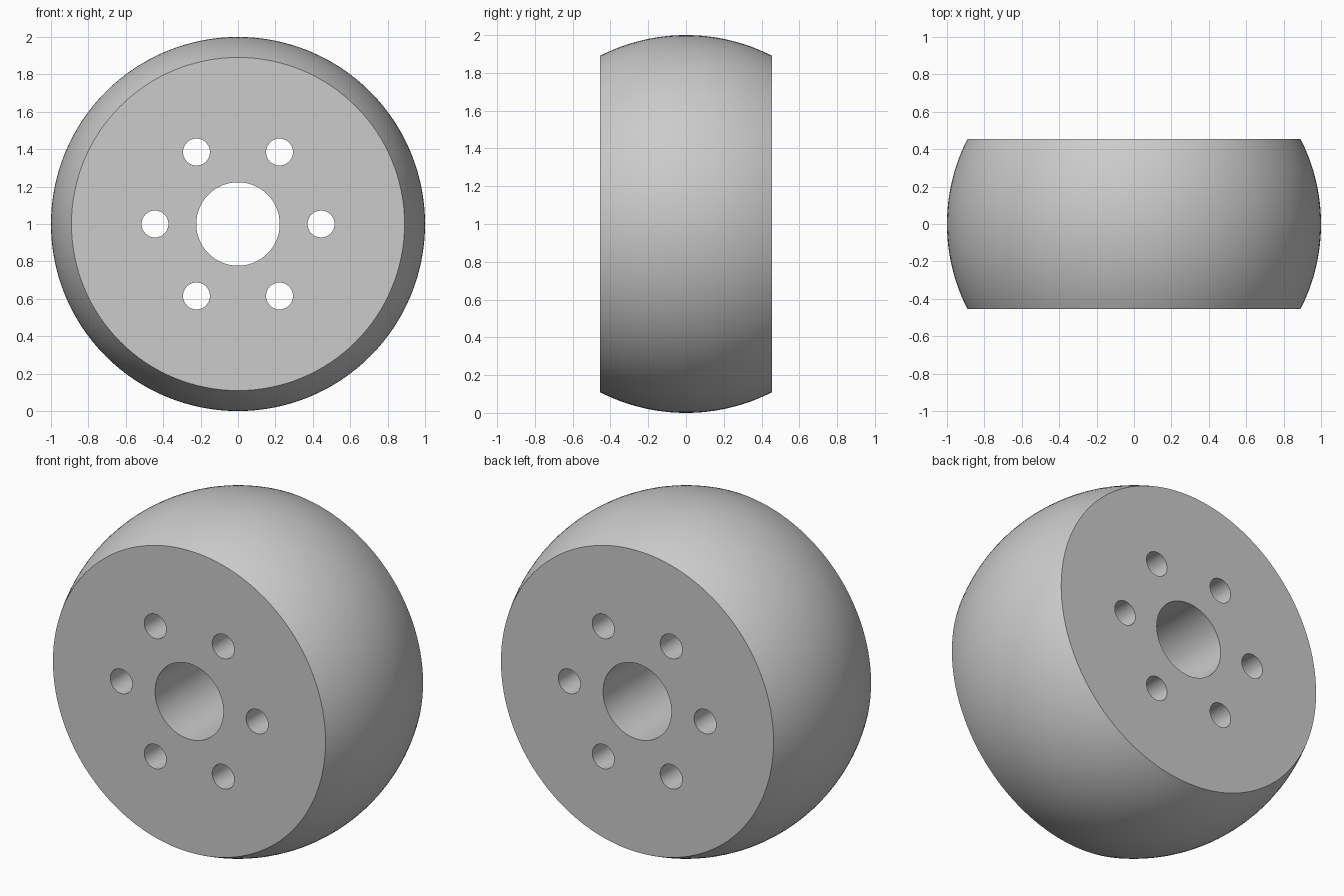
import bpy
import bmesh
from math import asin, cos, sin, pi, tau
from mathutils import Matrix, Vector

cube = bpy.data.objects.get("Cube")
if cube:
    bpy.data.objects.remove(cube, do_unlink=True)

RADIUS = 1.0
HALF_WIDTH = 0.455
BORE_RADIUS = 0.223
BOLT_RADIUS = 0.072
BOLT_CIRCLE = 0.444
BOLT_COUNT = 6
SEGMENTS = 128
ARC_STEPS = 32

grey = bpy.data.materials.new("plain grey")
grey.use_nodes = True
colour = (0.6, 0.6, 0.6, 1.0)
grey.diffuse_color = colour
grey.node_tree.nodes["Principled BSDF"].inputs["Base Color"].default_value = colour


def make_object(name, bm):
    bmesh.ops.recalc_face_normals(bm, faces=bm.faces)
    mesh = bpy.data.meshes.new(name)
    bm.to_mesh(mesh)
    bm.free()
    mesh.materials.append(grey)
    obj = bpy.data.objects.new(name, mesh)
    bpy.context.collection.objects.link(obj)
    return obj


# Wheel body: a sphere-arc rim and a straight bore, spun about the y axis
limit = asin(HALF_WIDTH / RADIUS)
angles = [limit * (2 * i / ARC_STEPS - 1) for i in range(ARC_STEPS + 1)]
profile = [(RADIUS * cos(a), RADIUS * sin(a)) for a in angles]
profile += [(BORE_RADIUS, HALF_WIDTH), (BORE_RADIUS, -HALF_WIDTH)]

bm = bmesh.new()
rings = []
for s in range(SEGMENTS):
    t = tau * s / SEGMENTS
    rings.append([bm.verts.new((r * cos(t), y, RADIUS + r * sin(t))) for r, y in profile])
for s in range(SEGMENTS):
    a, b = rings[s], rings[(s + 1) % SEGMENTS]
    for i in range(len(profile)):
        j = (i + 1) % len(profile)
        bm.faces.new((a[i], a[j], b[j], b[i]))
wheel = make_object("wheel_body", bm)

# Cutters for the ring of bolt holes
bm = bmesh.new()
for k in range(BOLT_COUNT):
    t = tau * k / BOLT_COUNT
    centre = Vector((BOLT_CIRCLE * cos(t), 0, RADIUS + BOLT_CIRCLE * sin(t)))
    bmesh.ops.create_cone(
        bm, cap_ends=True, segments=48, radius1=BOLT_RADIUS, radius2=BOLT_RADIUS,
        depth=HALF_WIDTH * 3,
        matrix=Matrix.Translation(centre) @ Matrix.Rotation(pi / 2, 4, "X"))
cutter = make_object("bolt_hole_cutter", bm)
cutter.hide_render = True

# Drill the holes, then drop the cutter
drill = wheel.modifiers.new("bolt_holes", "BOOLEAN")
drill.operation = "DIFFERENCE"
drill.solver = "EXACT"
drill.object = cutter
bpy.ops.object.select_all(action="DESELECT")
wheel.select_set(True)
bpy.context.view_layer.objects.active = wheel
bpy.ops.object.modifier_apply(modifier=drill.name)
bpy.data.objects.remove(cutter, do_unlink=True)

# Smooth rim and bores with crisp side edges
bpy.ops.object.shade_smooth_by_angle(angle=pi / 9)
